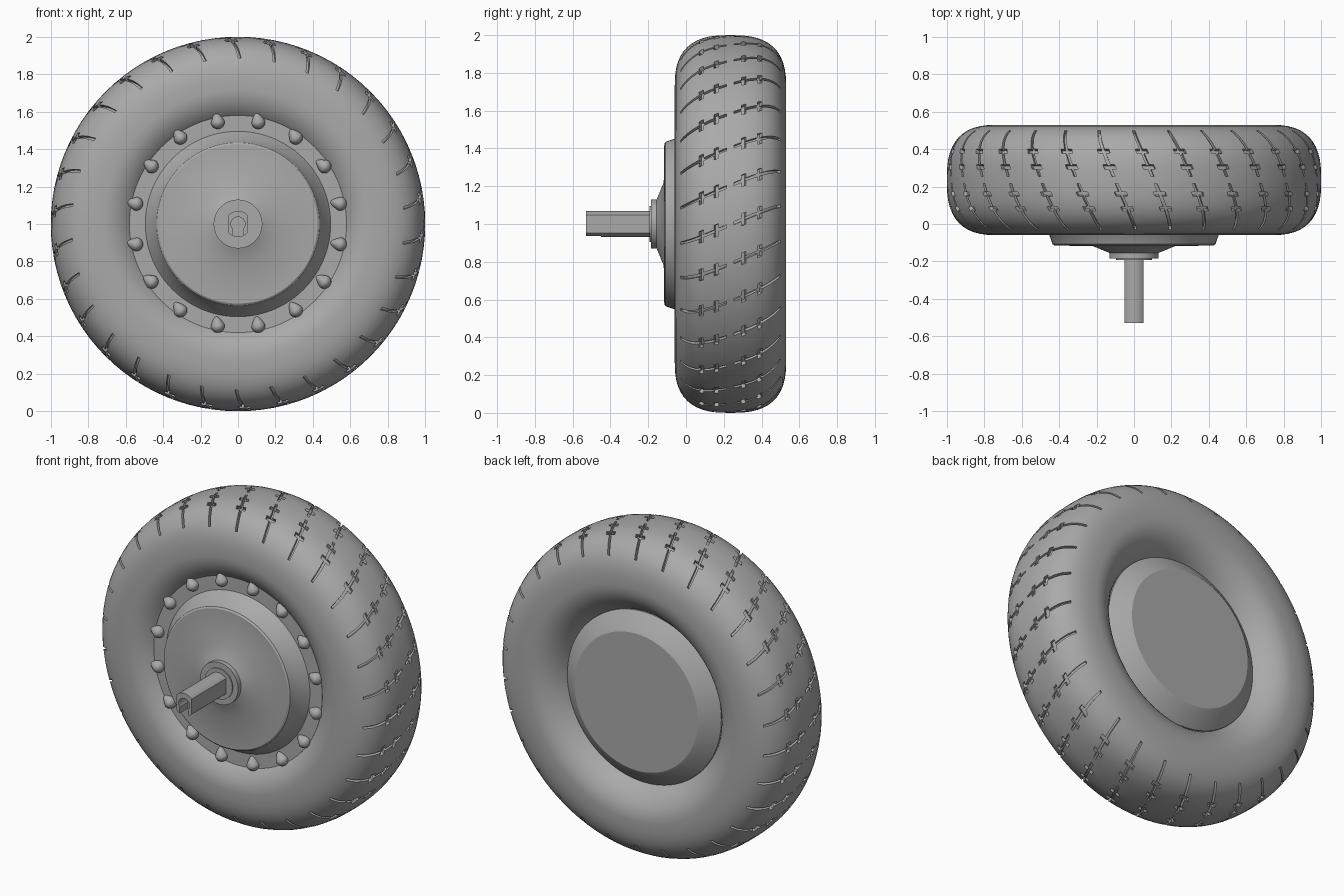
import bpy, bmesh, math
from math import sin, cos, pi, radians
from mathutils import Matrix, Vector

if "Cube" in bpy.data.objects:
    bpy.data.objects.remove(bpy.data.objects["Cube"], do_unlink=True)

MID_Y = 0.235       # centre plane of the tyre
HALF_W = 0.295      # half width of the tyre
WALL_R = 0.72       # radius where the sidewall is widest
POWER = 2.7         # squareness of the tread section

grey = bpy.data.materials.new("plain grey")
grey.use_nodes = True
colour = (0.4, 0.4, 0.4, 1)
grey.diffuse_color = colour
grey.node_tree.nodes["Principled BSDF"].inputs["Base Color"].default_value = colour


def finish(bm, name, angle=30):
    bmesh.ops.recalc_face_normals(bm, faces=bm.faces)
    mesh = bpy.data.meshes.new(name)
    bm.to_mesh(mesh)
    bm.free()
    mesh.materials.append(grey)
    obj = bpy.data.objects.new(name, mesh)
    bpy.context.collection.objects.link(obj)
    smooth(obj, angle)
    return obj


def activate(obj):
    bpy.ops.object.select_all(action='DESELECT')
    obj.select_set(True)
    bpy.context.view_layer.objects.active = obj


def smooth(obj, angle=30):
    activate(obj)
    bpy.ops.object.shade_smooth_by_angle(angle=radians(angle))


def polar(r, y, a):
    return Vector((r * cos(a), y, 1 + r * sin(a)))


def lathe(name, profile, steps, closed=False, angle=30):
    """Spin (radius, y) points about the wheel axis."""
    bm = bmesh.new()
    verts = [bm.verts.new(polar(r, y, 0)) for r, y in profile]
    pairs = list(zip(verts, verts[1:]))
    if closed:
        pairs.append((verts[-1], verts[0]))
    edges = [bm.edges.new(p) for p in pairs]
    bmesh.ops.spin(bm, geom=verts + edges, cent=(0, 0, 1), axis=(0, 1, 0),
                   angle=2 * pi, steps=steps, use_merge=True)
    bmesh.ops.remove_doubles(bm, verts=bm.verts, dist=1e-5)
    return finish(bm, name, angle)


def carve(obj, cutter):
    cutter.hide_render = True
    mod = obj.modifiers.new("cut", 'BOOLEAN')
    mod.operation = 'DIFFERENCE'
    mod.solver = 'EXACT'
    mod.use_self = True
    mod.object = cutter
    activate(obj)
    bpy.ops.object.modifier_apply(modifier=mod.name)
    bpy.data.objects.remove(cutter, do_unlink=True)


# Tyre: squarish outer half, rounder inner half
section = []
for i in range(48):
    t = 2 * pi * i / 48
    c, s = cos(t), sin(t)
    height, n = (0.28, POWER) if c > 0 else (0.23, 2)
    section.append((WALL_R + height * math.copysign(abs(c) ** (2 / n), c),
                    MID_Y + HALF_W * math.copysign(abs(s) ** (2 / n), s)))
tyre = lathe("tyre", section, 96, closed=True)


# Tread grooves: curved ribbons that follow the tyre surface
def ribbon(bm, start, y0, y1, half, low, high, slant=0.42, steps=8):
    rings = []
    for i in range(steps + 1):
        y = y0 + (y1 - y0) * i / steps
        u = (y - MID_Y) / HALF_W
        rise = 0.28 * (1 - abs(u) ** POWER) ** (1 / POWER)
        a = start + slant * (y - 0.16)
        rings.append([bm.verts.new(polar(WALL_R + rise * k, MID_Y + u * HALF_W * k, a + d))
                      for d, k in ((-half, low), (half, low), (half, high), (-half, high))])
    for p, q in zip(rings, rings[1:]):
        for j in range(4):
            m = (j + 1) % 4
            bm.faces.new((p[j], p[m], q[m], q[j]))
    bm.faces.new(rings[0])
    bm.faces.new(rings[-1])


bm = bmesh.new()
for i in range(30):
    start = radians(12 * i - 2)
    for y0, y1 in ((-0.03, 0.215), (0.255, 0.5)):
        ribbon(bm, start, y0, y1, 0.008, 0.93, 1.06)
    for y in (0.08, 0.16, 0.305, 0.39):
        ribbon(bm, start, y - 0.012, y + 0.012, 0.032, 0.92, 1.08, steps=2)
carve(tyre, finish(bm, "groove_cutter"))
smooth(tyre)

# Hub: back cap, rim flange, stepped front cover and collar
lathe("hub", [(0, 0.49), (0.425, 0.49), (0.44, 0.482), (0.53, 0.41), (0.53, 0.3),
              (0.58, 0.1), (0.58, 0), (0.495, 0), (0.452, -0.06), (0.435, -0.108),
              (0.425, -0.115), (0.22, -0.118), (0.13, -0.155), (0.13, -0.185),
              (0.095, -0.185), (0.095, -0.192), (0, -0.192)], 96, angle=25)

# Axle: round bar with two flat sides, bored and slotted at the tip
bm = bmesh.new()
ring = []
flat = math.acos(0.052 / 0.07)
for side in (0, pi):
    for i in range(13):
        a = side + flat + (pi - 2 * flat) * i / 12
        ring.append(bm.verts.new(polar(0.07, -0.17, a)))
face = bm.faces.new(ring)
out = bmesh.ops.extrude_face_region(bm, geom=[face])
bmesh.ops.translate(bm, vec=(0, -0.36, 0),
                    verts=[v for v in out["geom"] if isinstance(v, bmesh.types.BMVert)])
axle = finish(bm, "axle")
carve(axle, lathe("bore_cutter", [(0, -0.6), (0.038, -0.6), (0.038, -0.45), (0, -0.45)], 32))
bm = bmesh.new()
bmesh.ops.create_cube(bm, size=1, matrix=Matrix.Translation((0, -0.525, 0.95))
                      @ Matrix.Diagonal((0.06, 0.15, 0.1, 1)))
carve(axle, finish(bm, "slot_cutter"))
smooth(axle)

# Rim studs: small drops set round the flange
bm = bmesh.new()
for i in range(16):
    a = 2 * pi * (i + 0.5) / 16
    tip = math.atan2(abs(sin(a)), -abs(cos(a)))
    place = (Matrix.Translation(polar(0.555, -0.005, a)) @ Matrix.Rotation(-tip, 4, 'Y')
             @ Matrix.Diagonal((0.037, 0.04, 0.037, 1)))
    drop = bmesh.ops.create_uvsphere(bm, u_segments=16, v_segments=10, radius=1)["verts"]
    for v in drop:
        if v.co.x > 0:
            pinch = 1 - 0.45 * v.co.x
            v.co = Vector((v.co.x * 1.4, v.co.y * pinch, v.co.z * pinch))
        v.co = place @ v.co
finish(bm, "rim_studs", 60)
